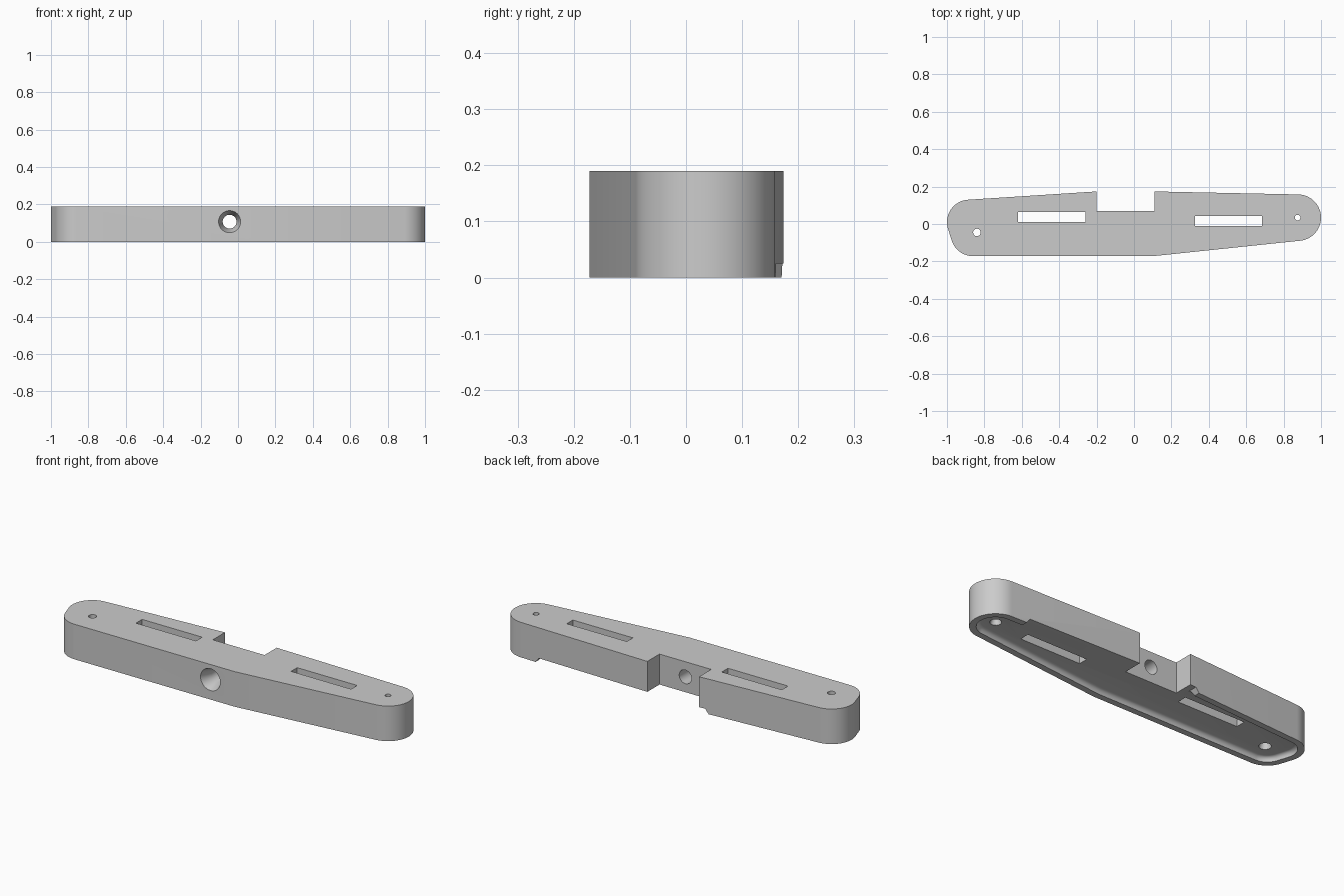
import bpy, bmesh, math
from mathutils import Vector

cube = bpy.data.objects.get("Cube")
if cube:
    bpy.data.objects.remove(cube, do_unlink=True)

HEIGHT, RECESS = 0.19, 0.025

grey = bpy.data.materials.new("plain grey")
grey.use_nodes = True
grey.diffuse_color = (0.6, 0.6, 0.6, 1)
grey.node_tree.nodes["Principled BSDF"].inputs["Base Color"].default_value = (0.6, 0.6, 0.6, 1)


def arc(cx, cy, r, start, end, n=20):
    angles = [math.radians(start + (end - start) * i / n) for i in range(n + 1)]
    return [(cx + r * math.cos(a), cy + r * math.sin(a)) for a in angles]


def inset(points, d):
    """Move a counter-clockwise outline inward by d."""
    result = []
    for i, p in enumerate(points):
        p, a, b = Vector(p), Vector(points[i - 1]), Vector(points[(i + 1) % len(points)])
        e, f = (p - a).normalized(), (b - p).normalized()
        n, m = Vector((-e.y, e.x)), Vector((-f.y, f.x))
        result.append(tuple(p + (n + m) * d / (1 + n.dot(m))))
    return result


def loft(name, rings):
    """Closed solid through rings of 3D points."""
    bm = bmesh.new()
    loops = [[bm.verts.new(p) for p in ring] for ring in rings]
    for low, high in zip(loops, loops[1:]):
        for i in range(len(low)):
            j = (i + 1) % len(low)
            bm.faces.new((low[i], low[j], high[j], high[i]))
    bm.faces.new(loops[0][::-1])
    bm.faces.new(loops[-1])
    bmesh.ops.recalc_face_normals(bm, faces=bm.faces)
    mesh = bpy.data.meshes.new(name)
    bm.to_mesh(mesh)
    bm.free()
    mesh.materials.append(grey)
    obj = bpy.data.objects.new(name, mesh)
    bpy.context.collection.objects.link(obj)
    return obj


def at_z(points, z):
    return [(x, y, z) for x, y in points]


def box(name, x0, x1, y0, y1, z0, z1, flare=0.0):
    low = [(x0 - flare, y0), (x1 + flare, y0), (x1 + flare, y1), (x0 - flare, y1)]
    high = [(x0, y0), (x1, y0), (x1, y1), (x0, y1)]
    return loft(name, [at_z(low, z0), at_z(high, z1)])


def upright_hole(name, x, y, stages):
    return loft(name, [at_z(arc(x, y, r, 0, 345, 23), z) for z, r in stages])


# Outline: front edge, rounded left end, back edge, rounded right end
left_end = arc(0.876, 0.034, 0.124, -83, 88, 32)
right_end = arc(-0.88, 0.01, 0.12, 94, 198) + arc(-0.86, -0.052, 0.12, 199, 270)
front = [(0.1, -0.172)]
back_left, back_right = (0.11, 0.174), (-0.2, 0.174)
notch = [(0.11, 0.07), (-0.2, 0.07)]
outline = front + left_end + [back_left] + notch + [back_right] + right_end
whole = front + left_end + [back_left, back_right] + right_end

body = loft("bar_body", [at_z(outline, 0), at_z(outline, HEIGHT)])

# Underside recess with a filleted inner edge
rings = [at_z(inset(whole, 0.033), -0.02)]
for i in range(6):
    a = math.radians(90 * i / 5)
    rings.append(at_z(inset(whole, 0.033 + 0.022 * (1 - math.cos(a))), RECESS * math.sin(a)))
cutters = [
    loft("recess_cutter", rings),
    box("recess_opening_cutter", -0.235, 0.77, 0.04, 0.3, -RECESS, RECESS, 0.04),
    # Slots
    box("right_slot_cutter", -0.62, -0.26, 0.012, 0.065, -0.1, 0.3),
    box("left_slot_cutter", 0.325, 0.685, -0.01, 0.042, -0.1, 0.3),
    # End holes, flared toward the underside
    upright_hole("right_hole_cutter", -0.84, -0.045, [(-0.1, 0.03), (0.03, 0.03), (0.06, 0.02), (0.3, 0.02)]),
    upright_hole("left_hole_cutter", 0.875, 0.034, [(-0.1, 0.028), (0.03, 0.028), (0.06, 0.015), (0.3, 0.015)]),
]

# Countersunk cross hole from the front
stages = [(-0.3, 0.059), (-0.172, 0.059), (-0.11, 0.037), (0.3, 0.037)]
cutters.append(loft("cross_hole_cutter", [
    [(x, y, z) for x, z in arc(-0.045, 0.108, r, 0, 352.5, 47)] for y, r in stages]))

for cutter in cutters:
    cutter.hide_render = True
    mod = body.modifiers.new(cutter.name, "BOOLEAN")
    mod.operation, mod.solver, mod.object = "DIFFERENCE", "EXACT", cutter

# Apply the cuts, then drop the helpers
bpy.ops.object.select_all(action="DESELECT")
bpy.context.view_layer.objects.active = body
body.select_set(True)
for mod in list(body.modifiers):
    bpy.ops.object.modifier_apply(modifier=mod.name)
for cutter in cutters:
    bpy.data.objects.remove(cutter, do_unlink=True)
bpy.ops.object.shade_smooth_by_angle(angle=math.radians(30))
